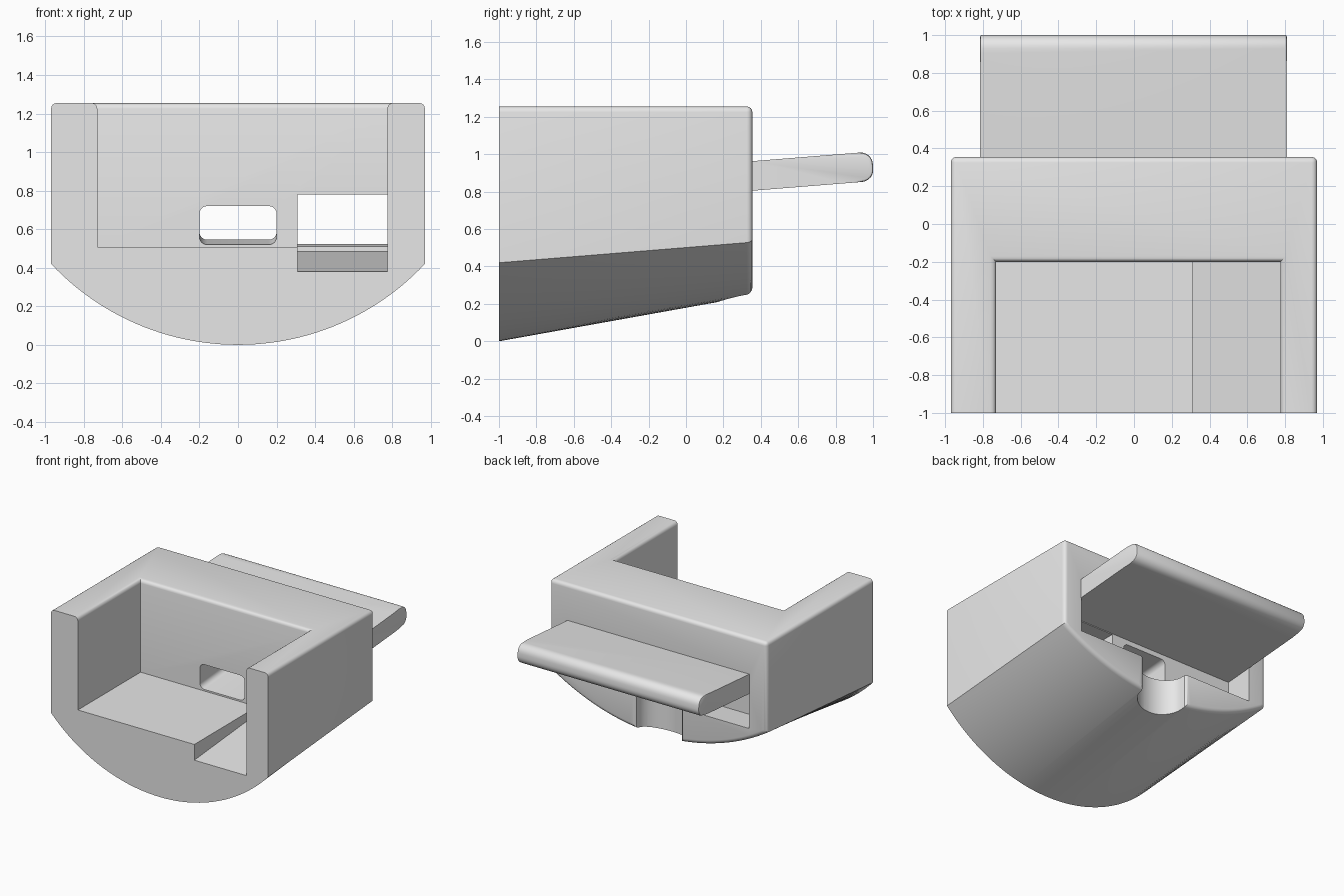
import bpy, bmesh, math

if "Cube" in bpy.data.objects:
    bpy.data.objects.remove(bpy.data.objects["Cube"])

SLOPE = 0.08            # shared tilt of the flap, slots and tunnel
BACK, TOP = 0.355, 1.255

grey = bpy.data.materials.new("light grey")
grey.diffuse_color = (0.8, 0.8, 0.8, 1)
grey.use_nodes = True
grey.node_tree.nodes["Principled BSDF"].inputs["Base Color"].default_value = grey.diffuse_color


def loft(name, ring_a, ring_b):
    """Closed solid between two matching rings of 3D points."""
    bm = bmesh.new()
    a = [bm.verts.new(p) for p in ring_a]
    b = [bm.verts.new(p) for p in ring_b]
    n = len(a)
    bm.faces.new(a)
    bm.faces.new(b[::-1])
    for i in range(n):
        j = (i + 1) % n
        bm.faces.new((a[j], a[i], b[i], b[j]))
    bmesh.ops.recalc_face_normals(bm, faces=bm.faces)
    me = bpy.data.meshes.new(name)
    bm.to_mesh(me)
    bm.free()
    me.materials.append(grey)
    ob = bpy.data.objects.new(name, me)
    bpy.context.collection.objects.link(ob)
    return ob


def side_prism(name, x0, x1, yz):
    return loft(name, [(x0, y, z) for y, z in yz], [(x1, y, z) for y, z in yz])


def combine(ob, other, op):
    mod = ob.modifiers.new(op, "BOOLEAN")
    mod.object, mod.operation, mod.solver = other, op, "EXACT"
    bpy.context.view_layer.objects.active = ob
    bpy.ops.object.modifier_apply(modifier=mod.name)
    bpy.data.objects.remove(other)


def bevel(ob, width, segments, rule):
    """Round the sharp edges whose two end points satisfy the rule."""
    bm = bmesh.new()
    bm.from_mesh(ob.data)
    bmesh.ops.remove_doubles(bm, verts=bm.verts, dist=1e-5)
    edges = [e for e in bm.edges if len(e.link_faces) == 2
             and e.calc_face_angle() > 0.5
             and rule(e.verts[0].co, e.verts[1].co)]
    bmesh.ops.bevel(bm, geom=edges, offset=width, segments=segments,
                    profile=0.5, affect="EDGES", clamp_overlap=True)
    bm.to_mesh(ob.data)
    bm.free()


def section(y, low, corner, n=48):
    """Flat-topped section with a circular-arc underside."""
    w, sag = 0.97, corner - low
    r = (w * w + sag * sag) / (2 * sag)
    half = math.asin(w / r)
    pts = [(w, y, TOP), (-w, y, TOP)]
    for i in range(n + 1):
        t = -half + 2 * half * i / n
        pts.append((r * math.sin(t), y, low + r * (1 - math.cos(t))))
    return pts


# main body, flat sides with a round tapering belly
body = loft("body", section(-1, 0, 0.42), section(BACK, 0.243, 0.53))

# open tray at the front
combine(body, side_prism("tray_cut", -0.73, 0.775,
        [(-1.2, 0.507), (-0.2, 0.507), (-0.2, 1.5), (-1.2, 1.5)]), "DIFFERENCE")

# rounded top rim and rear outline
bevel(body, 0.03, 4, lambda p, q:
      (min(p.z, q.z) > TOP - 0.001 and max(p.y, q.y) > -0.99)
      or min(p.y, q.y) > BACK - 0.001)

# sloped channel running through the rear wall
combine(body, side_prism("channel_cut", 0.31, 0.775,
        [(-1.2, 0.38 - 0.2 * SLOPE), (-1, 0.38), (0.2, 0.485),
         (0.2, 0.78), (-1.2, 0.78)]), "DIFFERENCE")

# wide recess under the flap
combine(body, side_prism("recess_cut", -0.813, 0.808,
        [(0.12, 0.505), (0.5, 0.505 + 0.38 * SLOPE),
         (0.5, 0.83), (0.12, 0.80)]), "DIFFERENCE")

# rounded tunnel from the tray to the recess
tunnel = []
for cx, cz, start in ((0.16, 0.68, 0), (-0.16, 0.68, 90),
                      (-0.16, 0.56, 180), (0.16, 0.56, 270)):
    for k in range(7):
        t = math.radians(start + 15 * k)
        tunnel.append((cx + 0.04 * math.cos(t), cz + 0.04 * math.sin(t)))
combine(body, loft("tunnel_cut",
        [(x, -0.3, z - 0.1 * SLOPE) for x, z in tunnel],
        [(x, 0.2, z + 0.4 * SLOPE) for x, z in tunnel]), "DIFFERENCE")

# half-round notch in the rear lip, flared at its mouth
notch = [(-0.23, 0.5), (-0.23, 0.356), (-0.217, 0.352), (-0.204, 0.34)]
for i in range(25):
    t = math.pi + math.pi * i / 24
    notch.append((0.2 * math.cos(t), 0.32 + 0.15 * math.sin(t)))
notch += [(0.204, 0.34), (0.217, 0.352), (0.23, 0.356), (0.23, 0.5)]
combine(body, loft("notch_cut", [(x, y, -0.2) for x, y in notch],
                   [(x, y, 0.6) for x, y in notch]), "DIFFERENCE")

# tilted flap at the back with a rounded tip
def flap_z(y, base):
    return base + (y - BACK) * SLOPE

flap = side_prism("flap", -0.815, 0.81,
                  [(0.06, flap_z(0.06, 0.805)), (1.006, flap_z(1.006, 0.805)),
                   (0.994, flap_z(0.994, 0.963)), (0.06, flap_z(0.06, 0.963))])
bevel(flap, 0.065, 6, lambda p, q: min(p.y, q.y) > 0.98 and abs(p.x - q.x) > 1)
bevel(flap, 0.012, 2, lambda p, q: min(p.y, q.y) > 0.9 and abs(p.x - q.x) < 0.01)
combine(body, flap, "UNION")

# smooth shading with crisp edges
bpy.ops.object.select_all(action="DESELECT")
body.select_set(True)
bpy.context.view_layer.objects.active = body
bpy.ops.object.shade_smooth_by_angle(angle=math.radians(30))
